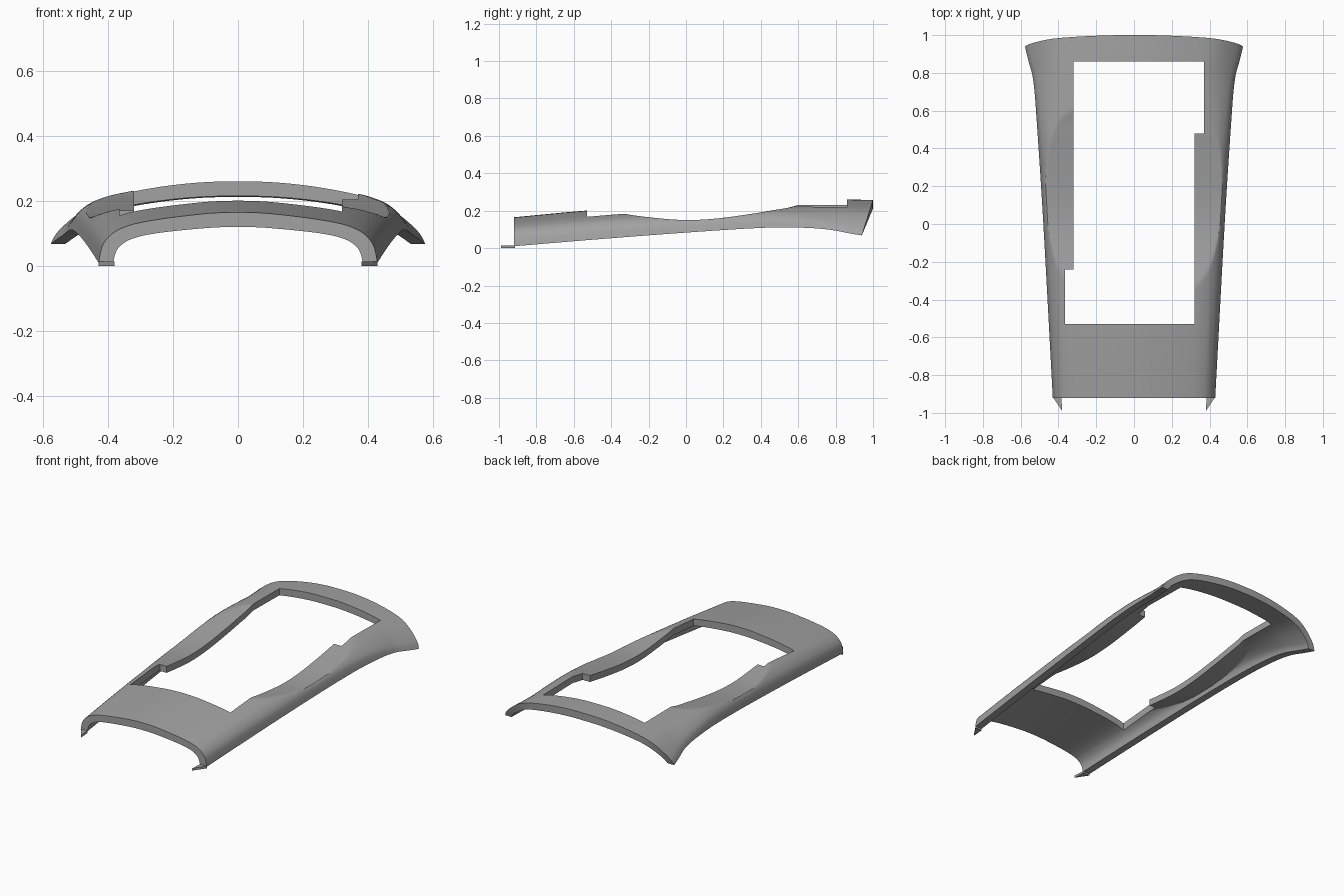
import bpy
import bmesh

cube = bpy.data.objects.get("Cube")
if cube:
    bpy.data.objects.remove(cube)

grey = bpy.data.materials.new("satin grey")
grey.use_nodes = True
COLOUR = (0.36, 0.36, 0.36, 1)
grey.diffuse_color = COLOUR
grey.node_tree.nodes["Principled BSDF"].inputs["Base Color"].default_value = COLOUR

WALL = 0.045
FRONT, BACK = -0.92, 1.0
STATIONS, STEPS = 90, 6

# Lengthwise curves as (y, value)
HALF_WIDTH = [(-0.92, 0.43), (0.0, 0.48), (0.5, 0.512), (0.8, 0.536), (0.92, 0.56), (1.0, 0.577)]
RIM = [(-0.92, 0.01), (-0.5, 0.045), (0.0, 0.083), (0.4, 0.108), (0.6, 0.11), (0.8, 0.097), (1.0, 0.068)]
CROWN = [(-0.92, 0.165), (-0.54, 0.2), (0.0, 0.235), (0.5, 0.255), (0.85, 0.26), (1.0, 0.257)]
SCOOP = [(-0.4, 0.2), (-0.31, 0.18), (-0.15, 0.16), (0.0, 0.15), (0.15, 0.157),
         (0.3, 0.176), (0.45, 0.2), (0.6, 0.232), (0.7, 0.3)]
# Half section: (share of width, height share in the body, height share at the flared back)
SECTION = [(0, 1, 1), (0.18, 0.985, 0.99), (0.38, 0.93, 0.93), (0.57, 0.86, 0.83), (0.71, 0.79, 0.72),
           (0.81, 0.71, 0.58), (0.9, 0.58, 0.38), (0.97, 0.35, 0.17), (1, 0, 0)]


def smoothstep(a, b, v):
    s = min(max((v - a) / (b - a), 0), 1)
    return s * s * (3 - 2 * s)


def curve(points, y):
    """Smooth interpolation through (y, value) points."""
    def slope(i):
        a, b = points[max(i - 1, 0)], points[min(i + 1, len(points) - 1)]
        return (b[1] - a[1]) / (b[0] - a[0])
    i = max(k for k in range(len(points) - 1) if k == 0 or points[k][0] <= y)
    (y0, v0), (y1, v1) = points[i], points[i + 1]
    d = y1 - y0
    s = (y - y0) / d
    h = s * s * (3 - 2 * s)
    return v0 + (v1 - v0) * h + d * (slope(i) * s * (1 - s) ** 2 - slope(i + 1) * s * s * (1 - s))


def section(y):
    """Full arch as (width share, height share), from -x to +x."""
    blend = smoothstep(0.35, 0.95, y)
    keys = [(u, a + (b - a) * blend) for u, a, b in SECTION]
    half = []
    for i in range(len(keys) - 1):
        p = [keys[max(i - 1, 0)], keys[i], keys[i + 1], keys[min(i + 2, len(keys) - 1)]]
        if i == 0:
            p[0] = (-keys[1][0], keys[1][1])
        for k in range(STEPS):
            s = k / STEPS
            half.append(tuple(0.5 * (2 * b + (c - a) * s + (2 * a - 5 * b + 4 * c - d) * s ** 2
                                     + (3 * b - a - 3 * c + d) * s ** 3) for a, b, c, d in zip(*p)))
    half.append(keys[-1])
    return [(-u, t) for u, t in reversed(half[1:])] + half


def ring(y):
    """Closed loop: outer arch, then inner arch back again."""
    w, low = curve(HALF_WIDTH, y), curve(RIM, y)
    h = curve(CROWN, y) - low
    cap = curve(SCOOP, y) if SCOOP[0][0] < y < SCOOP[-1][0] else 1
    lean = 0.06 * smoothstep(0.65, 1, y)
    outer, inner = [], []
    for u, t in section(y):
        yy = y - lean * (1 - t)
        outer.append((u * w, yy, min(low + t * h, cap)))
        inner.append((u * (w - WALL), yy, min(low + t * (h - WALL), cap - 0.04)))
    return outer + inner[::-1]


def make_object(name, bm):
    bmesh.ops.recalc_face_normals(bm, faces=bm.faces)
    mesh = bpy.data.meshes.new(name)
    bm.to_mesh(mesh)
    bm.free()
    mesh.materials.append(grey)
    obj = bpy.data.objects.new(name, mesh)
    bpy.context.collection.objects.link(obj)
    return obj


def prism(name, outline, z0, z1):
    bm = bmesh.new()
    base = bm.faces.new([bm.verts.new((x, y, z0)) for x, y in outline])
    top = bmesh.ops.extrude_face_region(bm, geom=[base])["geom"]
    bmesh.ops.translate(bm, vec=(0, 0, z1 - z0),
                        verts=[v for v in top if isinstance(v, bmesh.types.BMVert)])
    return make_object(name, bm)


# Arched shell with dipped sides
bm = bmesh.new()
rings = [[bm.verts.new(p) for p in ring(FRONT + (BACK - FRONT) * i / STATIONS)]
         for i in range(STATIONS + 1)]
n = len(rings[0])
for a, b in zip(rings, rings[1:]):
    for k in range(n):
        m = (k + 1) % n
        bm.faces.new((a[k], a[m], b[m], b[k]))
for r in (rings[0], rings[-1]):
    for k in range(n // 2 - 1):
        bm.faces.new((r[k], r[k + 1], r[n - 2 - k], r[n - 1 - k]))
shell = make_object("console_panel", bm)

# Stepped window opening
opening = [(-0.365, -0.53), (0.32, -0.53), (0.32, 0.48), (0.37, 0.48),
           (0.37, 0.86), (-0.32, 0.86), (-0.32, -0.24), (-0.365, -0.24)]
cutter = prism("window_cutter", opening, -0.5, 0.8)
cutter.hide_render = True
cut = shell.modifiers.new("window", 'BOOLEAN')
cut.operation, cut.solver, cut.object = 'DIFFERENCE', 'EXACT', cutter
bpy.context.view_layer.update()
cut_mesh = bpy.data.meshes.new_from_object(shell.evaluated_get(bpy.context.evaluated_depsgraph_get()))
shell.modifiers.clear()
shell.data = cut_mesh
bpy.data.objects.remove(cutter)

bpy.ops.object.select_all(action='DESELECT')
shell.select_set(True)
bpy.context.view_layer.objects.active = shell
bpy.ops.object.shade_smooth_by_angle(angle=0.5)

# Pointed tabs at the front corners
for side, name in ((1, "left_front_tab"), (-1, "right_front_tab")):
    prism(name, [(side * x, y) for x, y in ((0.43, -0.915), (0.38, -0.99), (0.385, -0.915))], 0, 0.014)
